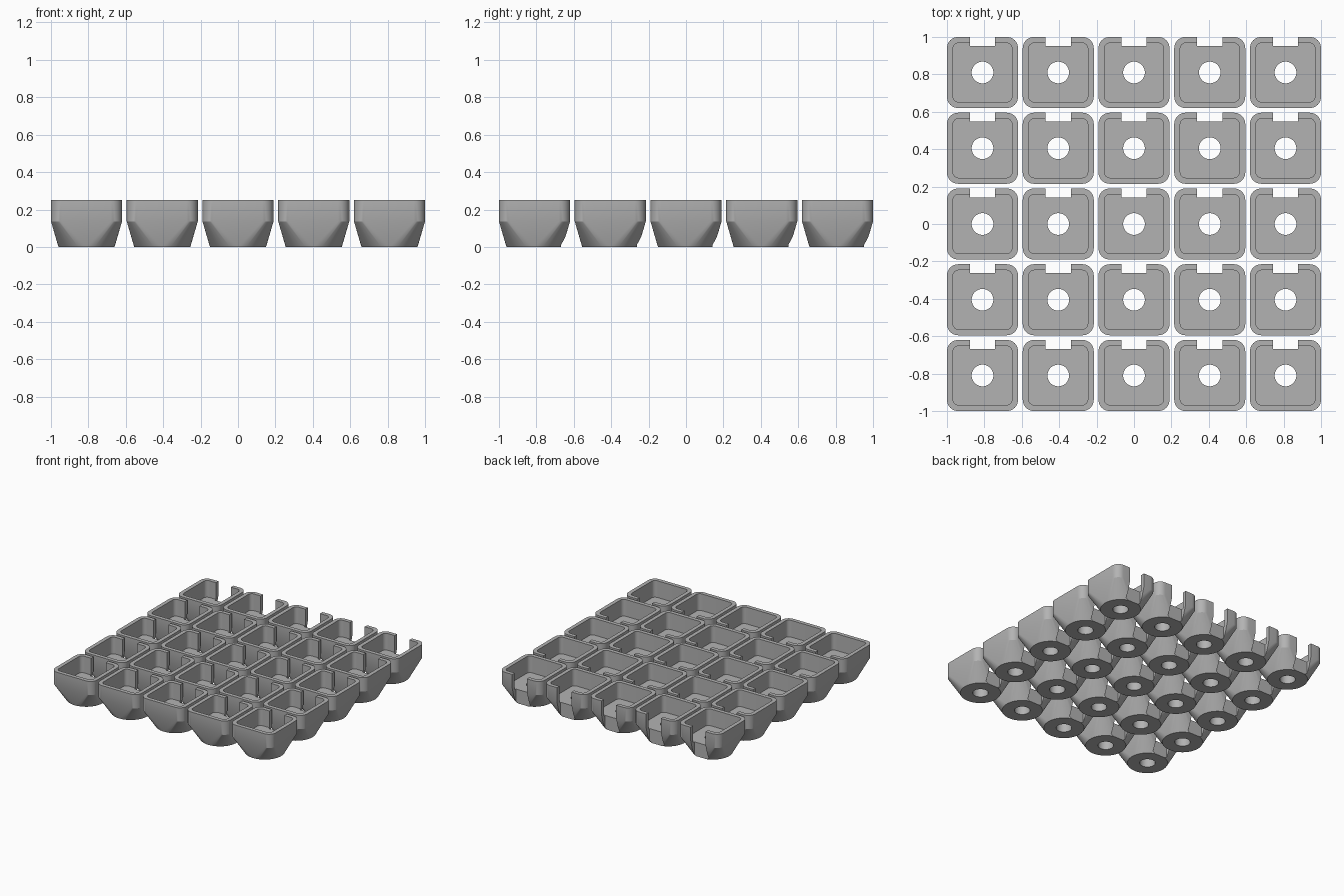
import bpy, bmesh, math

if "Cube" in bpy.data.objects:
    bpy.data.objects.remove(bpy.data.objects["Cube"])

HALF, HEIGHT, BREAK, FLOOR, PITCH = 0.19, 0.25, 0.137, 0.113, 0.405

grey = bpy.data.materials.new("grey plastic")
grey.diffuse_color = (0.45, 0.45, 0.45, 1)
grey.use_nodes = True
grey.node_tree.nodes["Principled BSDF"].inputs["Base Color"].default_value = grey.diffuse_color


def ring(radius, z, n=64):
    return [(radius * math.cos(2 * math.pi * i / n), radius * math.sin(2 * math.pi * i / n), z)
            for i in range(n)]


def rounded_square(half, r, z, steps=8):
    pts = []
    for q in range(4):
        mid = math.radians(45 + 90 * q)
        cx, cy = (half - r) * math.copysign(1, math.cos(mid)), (half - r) * math.copysign(1, math.sin(mid))
        for i in range(steps + 1):
            a = math.radians(90 * q + 90 * i / steps)
            pts.append((cx + r * math.cos(a), cy + r * math.sin(a), z))
    return pts


def hull(name, points):
    """Solid wrapped around a set of cross-sections."""
    bm = bmesh.new()
    for p in points:
        bm.verts.new(p)
    res = bmesh.ops.convex_hull(bm, input=bm.verts[:])
    loose = [v for v in bm.verts if not v.link_faces]
    bmesh.ops.delete(bm, geom=loose, context='VERTS')
    bmesh.ops.dissolve_limit(bm, angle_limit=0.002, verts=bm.verts[:], edges=bm.edges[:])
    bmesh.ops.recalc_face_normals(bm, faces=bm.faces[:])
    me = bpy.data.meshes.new(name)
    bm.to_mesh(me)
    bm.free()
    me.materials.append(grey)
    ob = bpy.data.objects.new(name, me)
    bpy.context.collection.objects.link(ob)
    return ob


# Cup body: rounded square on top, tapering to a round foot
cup = hull("cup", rounded_square(HALF, 0.06, HEIGHT) + rounded_square(HALF, 0.06, BREAK) + ring(0.15, 0))

# Cutters: cavity, drain hole and the slot in the back wall
cutters = [
    hull("cavity_cutter", rounded_square(0.158, 0.03, FLOOR) + rounded_square(0.158, 0.03, 0.4)),
    hull("hole_cutter", ring(0.058, -0.1, 48) + ring(0.058, 0.2, 48)),
    hull("slot_cutter", [(x, y, z) for x in (-0.067, 0.067) for y in (0.143, 0.3) for z in (-0.1, 0.4)]),
]
for c in cutters:
    c.hide_render = True
    mod = cup.modifiers.new(c.name, 'BOOLEAN')
    mod.operation, mod.solver, mod.object = 'DIFFERENCE', 'EXACT', c

# Bake the cuts into the cup mesh and drop the cutters
bpy.context.view_layer.update()
deps = bpy.context.evaluated_depsgraph_get()
mesh = bpy.data.meshes.new_from_object(cup.evaluated_get(deps))
cup.modifiers.clear()
cup.data = mesh
for c in cutters:
    bpy.data.objects.remove(c)

# Smooth rounded walls, keep edges sharp
bpy.ops.object.select_all(action='DESELECT')
cup.select_set(True)
bpy.context.view_layer.objects.active = cup
bpy.ops.object.shade_smooth_by_angle(angle=math.radians(25))

# Five by five grid of cups sharing one mesh
for i in range(5):
    for j in range(5):
        ob = cup if i == j == 0 else cup.copy()
        if ob is not cup:
            bpy.context.collection.objects.link(ob)
        ob.name = f"cup_{i + 1}_{j + 1}"
        ob.location = ((i - 2) * PITCH, (j - 2) * PITCH, 0)
